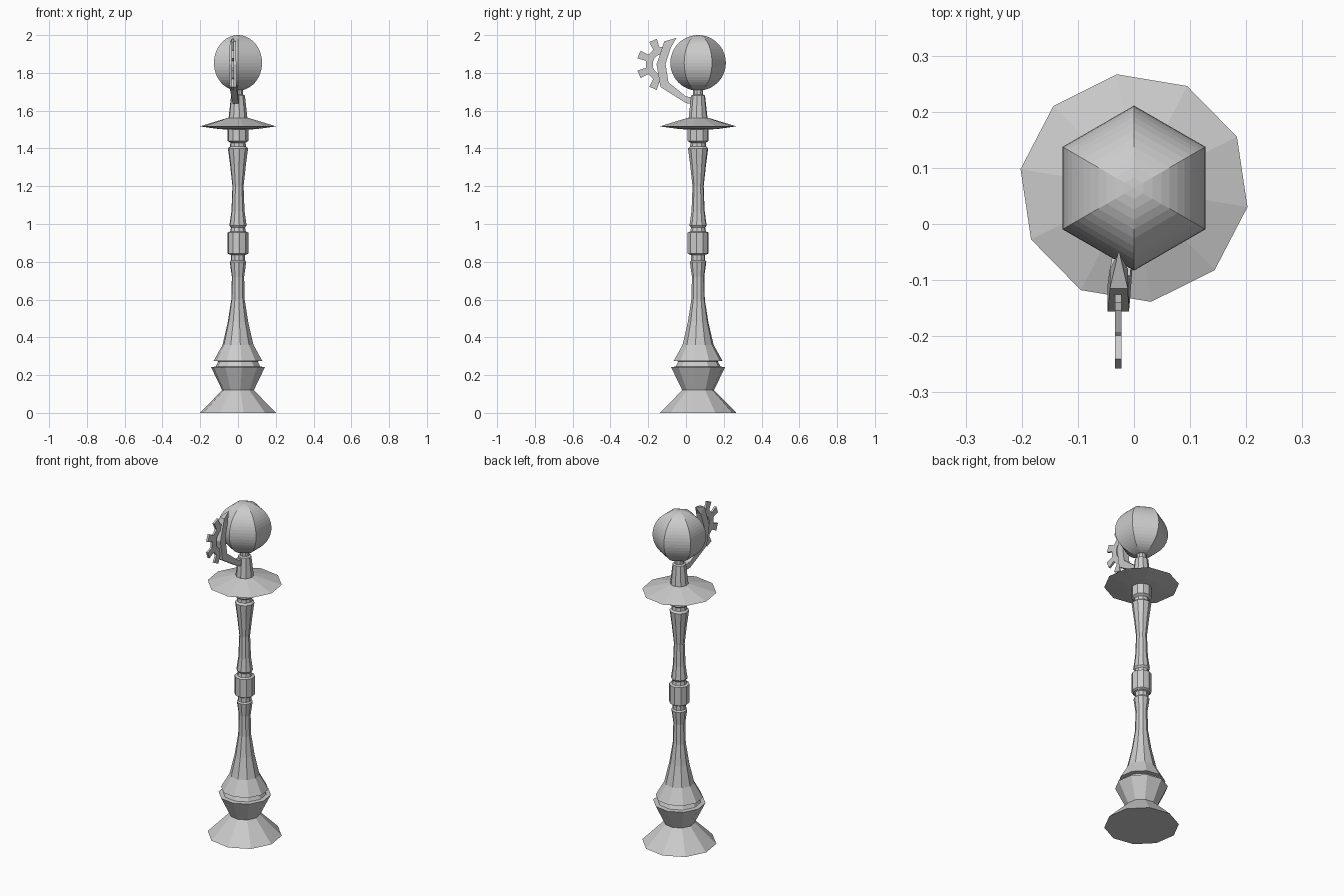
import bpy, bmesh
from math import sin, cos, pi, radians

if "Cube" in bpy.data.objects:
    bpy.data.objects.remove(bpy.data.objects["Cube"])

AXIS_Y = 0.064


def finish(name, bm):
    bmesh.ops.remove_doubles(bm, verts=bm.verts, dist=1e-5)
    bmesh.ops.recalc_face_normals(bm, faces=bm.faces)
    me = bpy.data.meshes.new(name)
    bm.to_mesh(me)
    bm.free()
    ob = bpy.data.objects.new(name, me)
    bpy.context.collection.objects.link(ob)
    return ob


def loft(name, rings):
    """Skin a list of closed rings and cap both ends."""
    bm = bmesh.new()
    loops = [[bm.verts.new(p) for p in r] for r in rings]
    n = len(loops[0])
    for a, b in zip(loops, loops[1:]):
        for i in range(n):
            j = (i + 1) % n
            bm.faces.new((a[i], a[j], b[j], b[i]))
    bm.faces.new(loops[0][::-1])
    bm.faces.new(loops[-1])
    return finish(name, bm)


def lathe(name, profile, sides, turn):
    """Revolve (radius, z) points about the post axis."""
    rings = []
    for r, z in profile:
        angles = [radians(turn) + 2 * pi * i / sides for i in range(sides)]
        rings.append([(r * cos(a), AXIS_Y + r * sin(a), z) for a in angles])
    return loft(name, rings)


# Turned post sections
lathe("base_foot", [(0.205, 0), (0.085, 0.12), (0.145, 0.243), (0.12, 0.245),
                    (0.105, 0.273), (0.131, 0.275), (0.083, 0.36), (0.055, 0.48),
                    (0.036, 0.6), (0.033, 0.72), (0.044, 0.80), (0.037, 0.808),
                    (0.037, 0.835), (0.046, 0.84)], 10, -9.5)
lathe("middle_collar", [(0.046, 0.838), (0.056, 0.845), (0.056, 0.955),
                        (0.042, 0.96), (0.037, 0.985)], 10, -9.5)
lathe("upper_shaft", [(0.037, 0.98), (0.046, 0.992), (0.035, 1.07), (0.030, 1.2),
                      (0.042, 1.31), (0.054, 1.40), (0.043, 1.41), (0.041, 1.43),
                      (0.056, 1.44), (0.056, 1.51)], 10, -9.5)
lathe("drip_plate", [(0.055, 1.50), (0.105, 1.503), (0.205, 1.517),
                     (0.055, 1.562)], 10, -9.5)
lathe("neck", [(0.052, 1.55), (0.037, 1.68), (0.027, 1.685), (0.027, 1.73)], 10, -9.5)

# Six-sided lamp globe
steps = 24
R = 0.147
lathe("globe", [(max(R * sin(pi * i / steps), 0.0005), 1.853 - R * cos(pi * i / steps))
                for i in range(steps + 1)], 6, 30)

# Curved arm: (outer y, z), (inner y, z), centre x, half width
arm = [((0.04, 1.635), (0.04, 1.67), -0.01, 0.016),
       ((0.0, 1.64), (0.0, 1.675), -0.013, 0.016),
       ((-0.135, 1.725), (-0.093, 1.75), -0.026, 0.019),
       ((-0.156, 1.845), (-0.108, 1.848), -0.028, 0.019),
       ((-0.115, 1.967), (-0.08, 1.935), -0.027, 0.016),
       ((-0.05, 1.985), (-0.052, 1.982), -0.027, 0.001)]
loft("curved_arm", [[(x - w, *o), (x + w, *o), (x + w, *i), (x - w, *i)]
                    for o, i, x, w in arm])

# Half gear with four teeth, standing in the side plane
CY, CZ, GX, HALF = -0.122, 1.845, -0.028, 0.006
outline = [(92, 0.092)]
for k in range(4):
    mid = 112.5 + 45 * k
    outline += [(mid - 11, 0.092), (mid - 9, 0.139), (mid + 9, 0.139), (mid + 11, 0.092)]
outline.append((268, 0.092))
gear = []
for deg, r in outline:
    c, s = cos(radians(deg)), sin(radians(deg))
    gear.append([(GX + dx, CY + q * c, CZ + q * s)
                 for dx, q in ((-HALF, 0.055), (HALF, 0.055), (HALF, r), (-HALF, r))])
loft("half_gear", gear)
